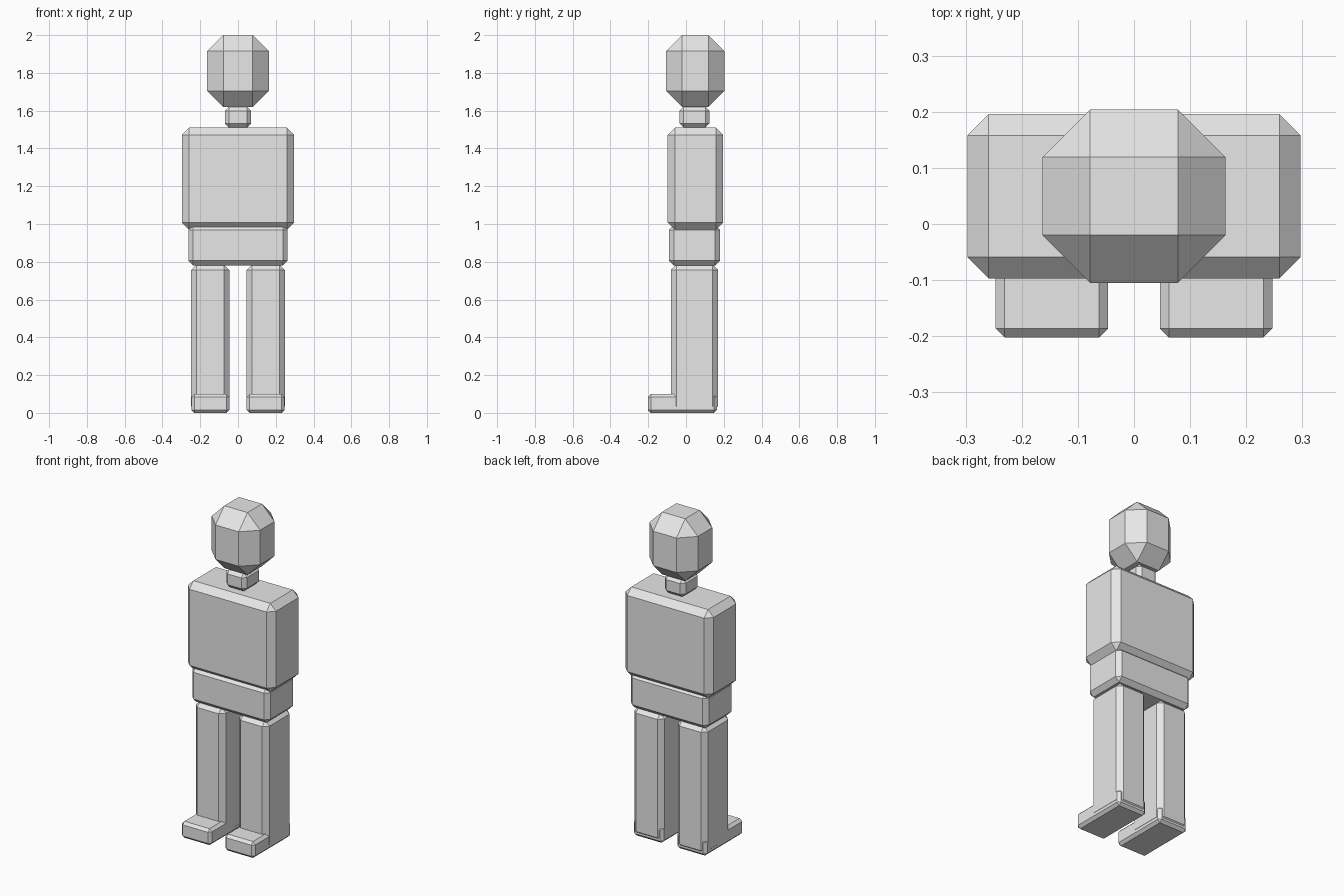
import bpy
from mathutils import Matrix, Vector

if "Cube" in bpy.data.objects:
    bpy.data.objects.remove(bpy.data.objects["Cube"])

grey = bpy.data.materials.new("light_grey")
grey.diffuse_color = (0.8, 0.8, 0.8, 1.0)
grey.use_nodes = True
grey.node_tree.nodes["Principled BSDF"].inputs["Base Color"].default_value = grey.diffuse_color


def chamfered_box(name, x, y, z, chamfer):
    """Flat-shaded box spanning the given ranges, with one-segment chamfers."""
    bpy.ops.mesh.primitive_cube_add(size=1)
    box = bpy.context.object
    box.name = name
    low, high = Vector((x[0], y[0], z[0])), Vector((x[1], y[1], z[1]))
    box.data.transform(Matrix.Diagonal((*(high - low), 1)))
    box.location = (low + high) / 2
    box.data.materials.append(grey)
    bevel = box.modifiers.new("chamfer", 'BEVEL')
    bevel.width = chamfer
    bevel.segments = 1
    bevel.offset_type = 'OFFSET'
    return box


# Head, neck and trunk
chamfered_box("head", (-0.163, 0.163), (-0.105, 0.204), (1.62, 2.0), 0.085)
chamfered_box("neck", (-0.07, 0.07), (-0.035, 0.125), (1.51, 1.622), 0.023)
chamfered_box("torso", (-0.297, 0.297), (-0.097, 0.196), (0.97, 1.51), 0.038)
chamfered_box("hips", (-0.263, 0.263), (-0.09, 0.18), (0.78, 0.995), 0.026)

# Legs and feet, one on each side
for side, sign in (("left", 1), ("right", -1)):
    span = sorted((sign * 0.045, sign * 0.248))
    chamfered_box(side + "_leg", span, (-0.08, 0.17), (0.006, 0.785), 0.029)
    span = sorted((sign * 0.046, sign * 0.247))
    chamfered_box(side + "_foot", span, (-0.202, 0.164), (0.0, 0.1), 0.016)
